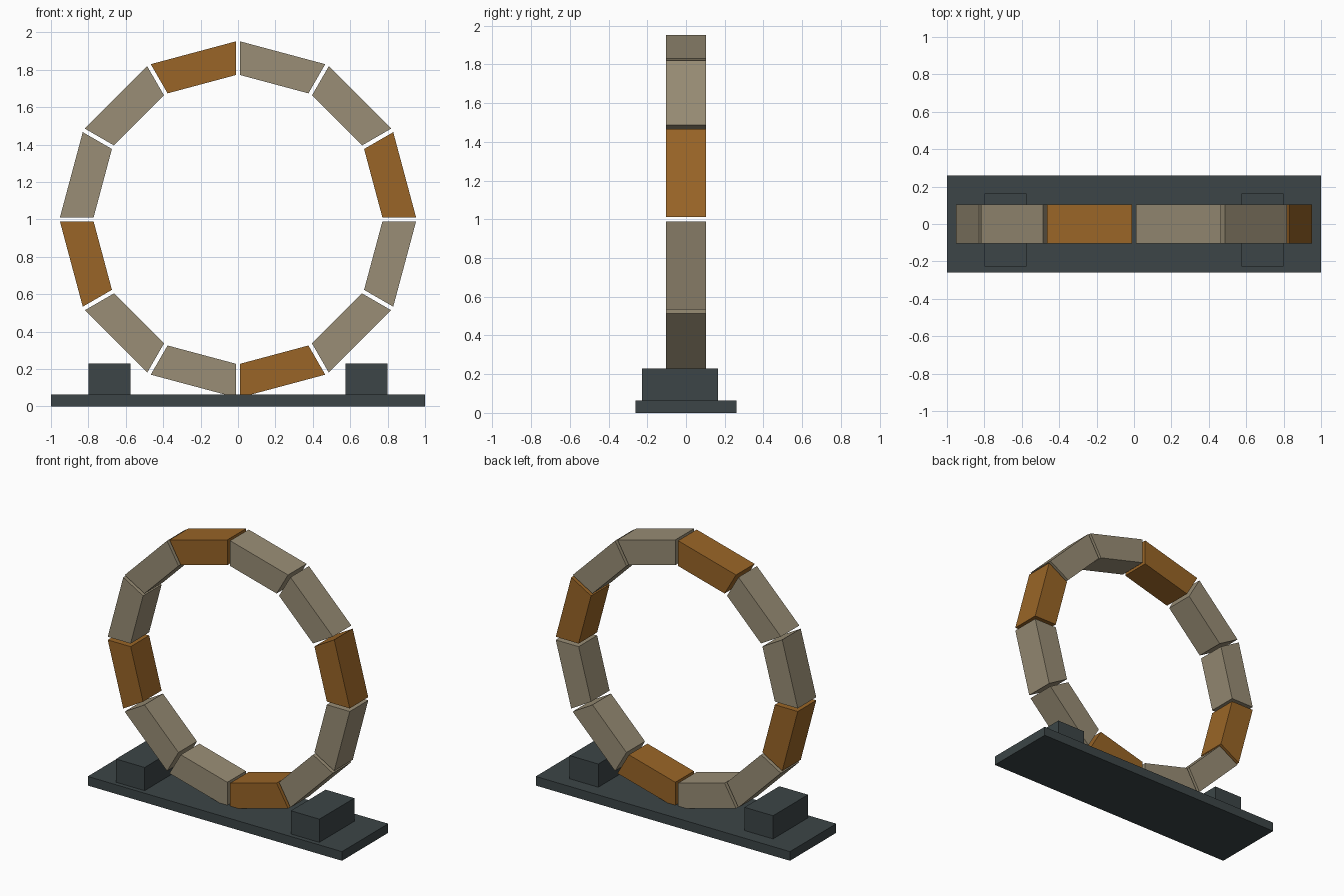
import bpy, bmesh
from math import cos, sin, pi
from mathutils import Vector

if "Cube" in bpy.data.objects:
    bpy.data.objects.remove(bpy.data.objects["Cube"])

CENTRE_Z, R_OUT, R_IN, HALF_DEPTH, HALF_GAP = 1.0, 0.952, 0.772, 0.104, 0.011


def material(name, rgb):
    m = bpy.data.materials.new(name)
    m.diffuse_color = (*rgb, 1)
    m.use_nodes = True
    m.node_tree.nodes["Principled BSDF"].inputs["Base Color"].default_value = m.diffuse_color
    return m


stone = material("stone", (0.32, 0.27, 0.18))
amber = material("amber", (0.32, 0.13, 0.02))
slate = material("slate", (0.045, 0.06, 0.063))


def prism(name, profile, y0, y1, mat):
    """Extrude an x-z profile along y."""
    bm = bmesh.new()
    face = bm.faces.new([bm.verts.new((x, y0, z)) for x, z in profile])
    ext = bmesh.ops.extrude_face_region(bm, geom=[face])
    verts = [v for v in ext["geom"] if isinstance(v, bmesh.types.BMVert)]
    bmesh.ops.translate(bm, verts=verts, vec=(0, y1 - y0, 0))
    bmesh.ops.recalc_face_normals(bm, faces=bm.faces[:])
    me = bpy.data.meshes.new(name)
    bm.to_mesh(me)
    bm.free()
    me.materials.append(mat)
    ob = bpy.data.objects.new(name, me)
    bpy.context.collection.objects.link(ob)
    return ob


def box(name, x0, x1, y0, y1, z0, z1, mat):
    return prism(name, [(x0, z0), (x1, z0), (x1, z1), (x0, z1)], y0, y1, mat)


# base plate and the two clamp blocks
box("base_plate", -1, 1, -0.26, 0.26, 0, 0.065, slate)
for side, x0 in (("left", -0.80), ("right", 0.575)):
    box(side + "_block", x0, x0 + 0.225, -0.228, 0.164, 0.065, 0.23, slate)

# ring of twelve straight blocks with parallel gaps, every third one amber
for i in range(12):
    profile = []
    for r, k, s in ((R_IN, i, 1), (R_OUT, i, 1), (R_OUT, i + 1, -1), (R_IN, i + 1, -1)):
        a = k * pi / 6
        p = Vector((cos(a), sin(a))) * r + Vector((-sin(a), cos(a))) * HALF_GAP * s
        profile.append((p.x, p.y + CENTRE_Z))
    prism(f"ring_block_{i + 1}", profile, -HALF_DEPTH, HALF_DEPTH, stone if i % 3 else amber)
